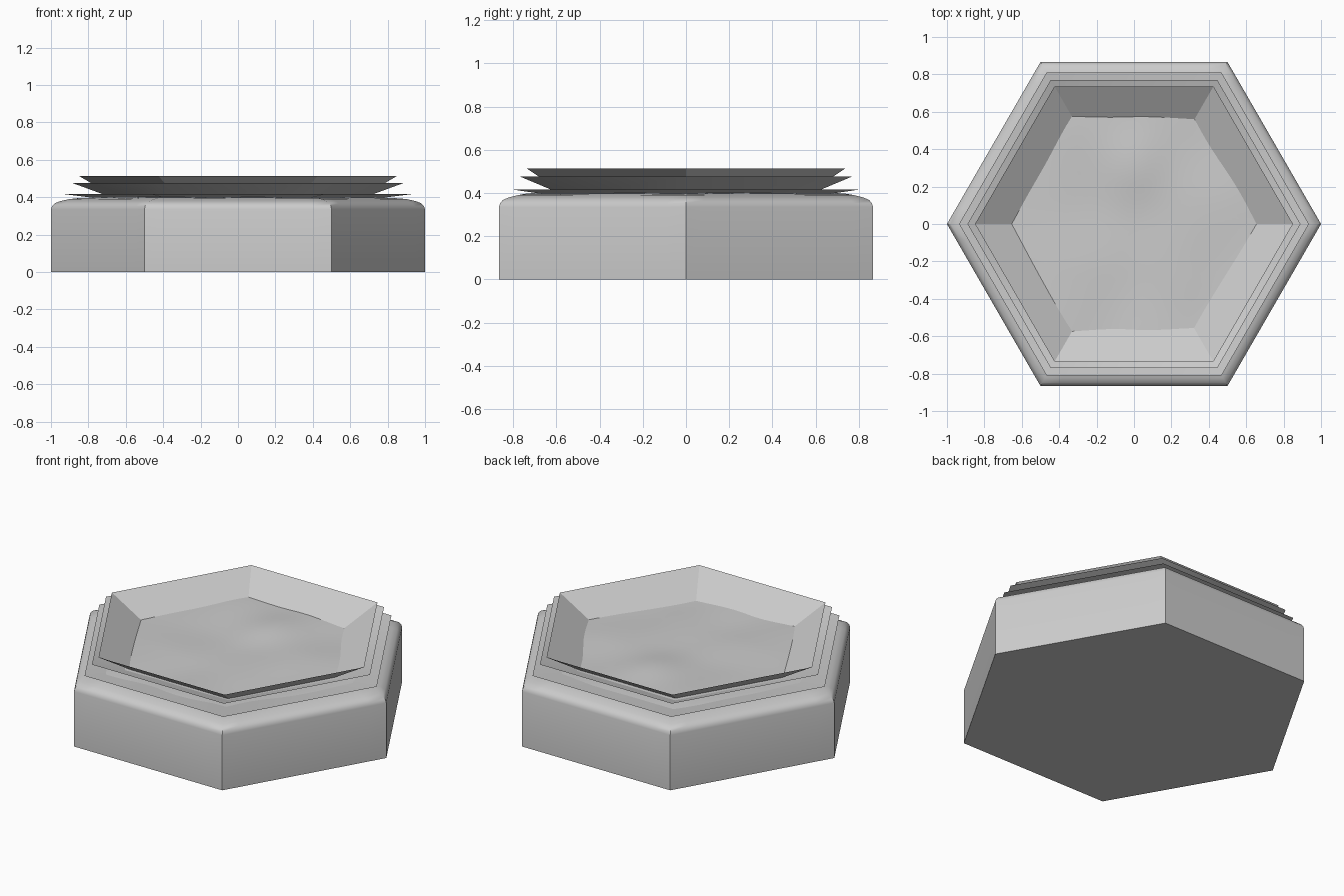
import bpy, math
from mathutils import Vector, noise

if "Cube" in bpy.data.objects:
    bpy.data.objects.remove(bpy.data.objects["Cube"])


def hex_point(r, t):
    """Point on a hexagon of corner radius r; t runs 0..6 round the corners."""
    i, f = int(t) % 6, t - int(t)
    a = Vector((math.cos(i * math.pi / 3), math.sin(i * math.pi / 3)))
    b = Vector((math.cos((i + 1) * math.pi / 3), math.sin((i + 1) * math.pi / 3)))
    return r * a.lerp(b, f)


def ground(x, y):
    """Gently rolling surface of the tile."""
    n = noise.noise(Vector((x * 2.6 + 3.1, y * 2.6 + 1.7, 0.4)))
    bump = math.exp(-((x / 0.16) ** 2 + ((y - 0.3) / 0.2) ** 2))
    return 0.398 + 0.014 * n + 0.02 * bump


def hex_lathe(name, profile, segs=1, relief=False, close=False):
    """Sweep an (r, z) profile round a hexagon, optionally closing the ends."""
    verts, faces, n = [], [], 6 * segs
    for r, z in profile:
        for k in range(n):
            p = hex_point(r, k / segs)
            h = z
            if relief and r < 0.9 and z > 0.3:
                w = min(1, (0.9 - r) / 0.12)
                h = z * (1 - w) + ground(p.x, p.y) * w
            verts.append((p.x, p.y, h))
    for j in range(len(profile) - 1):
        for k in range(n):
            m = (k + 1) % n
            faces.append((j * n + k, j * n + m, (j + 1) * n + m, (j + 1) * n + k))
    if close:
        faces.append(tuple(reversed(range(n))))
        last = (len(profile) - 1) * n
        verts.append((0, 0, ground(0, 0)))
        for k in range(n):
            faces.append((last + k, last + (k + 1) % n, len(verts) - 1))
    mesh = bpy.data.meshes.new(name)
    mesh.from_pydata(verts, [], faces)
    ob = bpy.data.objects.new(name, mesh)
    bpy.context.collection.objects.link(ob)
    bpy.context.view_layer.objects.active = ob
    ob.select_set(True)
    bpy.ops.object.shade_smooth_by_angle(angle=math.radians(32))
    ob.select_set(False)
    return ob


# Hexagonal tile with a rounded rim and an uneven top
rim = [(1, 0), (1, 0.335), (0.994, 0.352), (0.98, 0.367), (0.95, 0.379), (0.9, 0.39)]
top = [(0.9 - 0.05 * i, 0.395) for i in range(1, 18)]
hex_lathe("hex_tile", rim + top, segs=10, relief=True, close=True)

# Three thin flared collars, nested one above another
for name, outer, inner in (
    ("lower_collar", (0.935, 0.417), (0.70, 0.387)),
    ("middle_collar", (0.89, 0.477), (0.64, 0.386)),
    ("upper_collar", (0.85, 0.513), (0.63, 0.385)),
):
    hex_lathe(name, [inner, outer])
